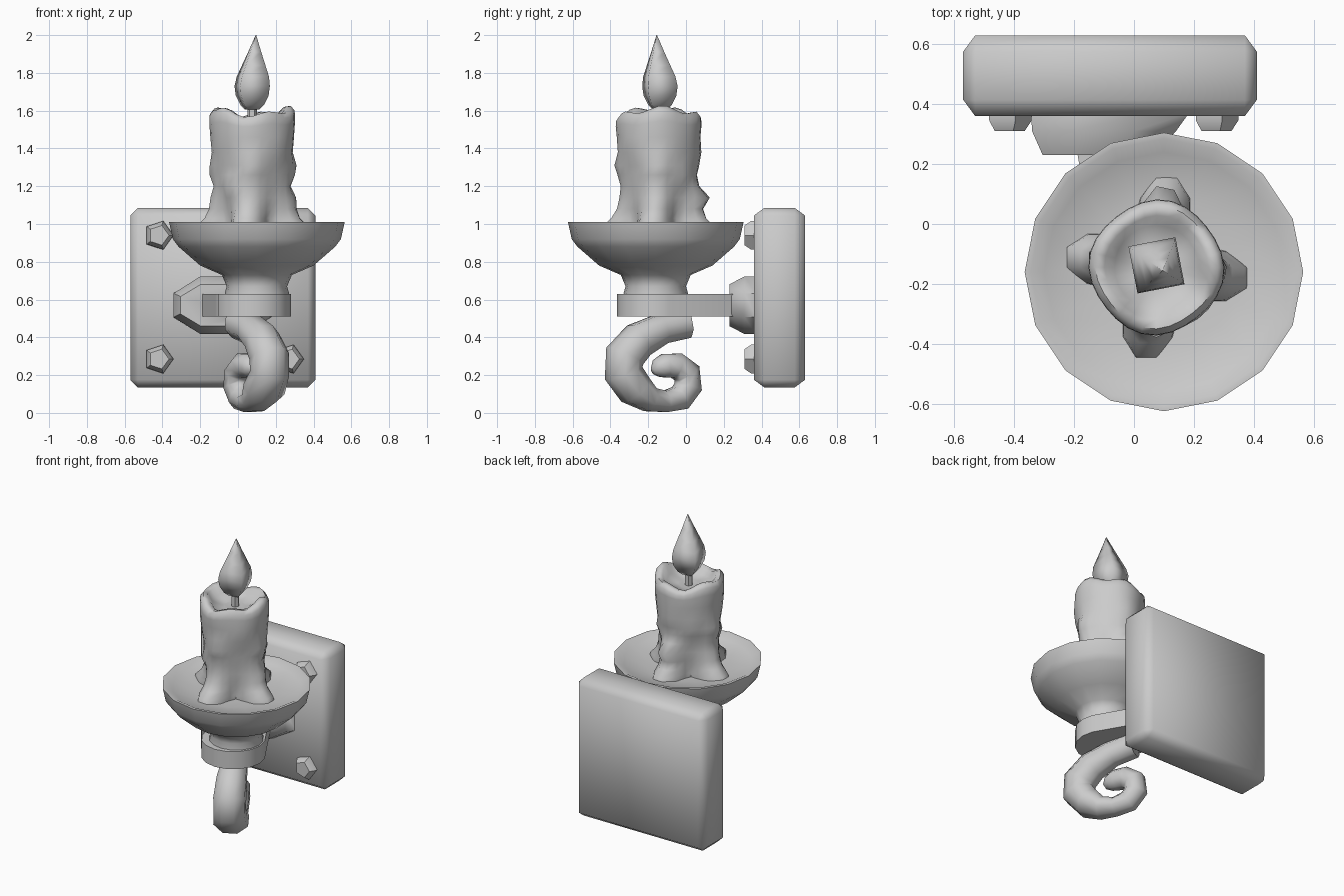
import bpy, bmesh
from math import sin, cos, pi, radians, exp
from mathutils import Vector

if "Cube" in bpy.data.objects:
    bpy.data.objects.remove(bpy.data.objects["Cube"])

grey = bpy.data.materials.new("plain grey")
grey.use_nodes = True
grey.diffuse_color = (0.6, 0.6, 0.6, 1)
grey.node_tree.nodes["Principled BSDF"].inputs["Base Color"].default_value = (0.6, 0.6, 0.6, 1)


def finish(name, bm, angle=50):
    bmesh.ops.recalc_face_normals(bm, faces=bm.faces[:])
    mesh = bpy.data.meshes.new(name)
    bm.to_mesh(mesh)
    bm.free()
    obj = bpy.data.objects.new(name, mesh)
    bpy.context.collection.objects.link(obj)
    mesh.materials.append(grey)
    bpy.ops.object.select_all(action='DESELECT')
    obj.select_set(True)
    bpy.context.view_layer.objects.active = obj
    bpy.ops.object.shade_smooth_by_angle(angle=radians(angle))
    return obj


def loft(name, rings, angle=50):
    """Skin a list of equal-length point rings and cap both ends."""
    bm = bmesh.new()
    loops = [[bm.verts.new(p) for p in ring] for ring in rings]
    n = len(loops[0])
    for a, b in zip(loops, loops[1:]):
        for i in range(n):
            j = (i + 1) % n
            bm.faces.new((a[i], a[j], b[j], b[i]))
    bm.faces.new(loops[0])
    bm.faces.new(loops[-1])
    return finish(name, bm, angle)


def hull(name, points, angle=30):
    bm = bmesh.new()
    for p in points:
        bm.verts.new(p)
    bmesh.ops.convex_hull(bm, input=bm.verts[:])
    bmesh.ops.dissolve_limit(bm, angle_limit=radians(1), verts=bm.verts[:], edges=bm.edges[:])
    return finish(name, bm, angle)


def circle(cx, cy, z, r, n, turn=0.0):
    return [(cx + r * cos(turn + 2 * pi * i / n), cy + r * sin(turn + 2 * pi * i / n), z)
            for i in range(n)]


def wall_ring(cx, cz, y, rx, rz, n, turn=0.0):
    return [(cx + rx * cos(turn + 2 * pi * i / n), y, cz + rz * sin(turn + 2 * pi * i / n))
            for i in range(n)]


# Wall plate: a slab with chamfered edges, deeper along the thickness
bm = bmesh.new()
bmesh.ops.create_cube(bm, size=1)
bmesh.ops.scale(bm, vec=(0.98, 0.54, 0.95), verts=bm.verts[:])
bmesh.ops.bevel(bm, geom=bm.edges[:], offset=0.04, segments=1, affect='EDGES')
bmesh.ops.scale(bm, vec=(1, 0.5, 1), verts=bm.verts[:])
for v in bm.verts:
    if abs(v.co.y) < 0.12:
        v.co.y *= 0.7
bmesh.ops.translate(bm, vec=(-0.08, 0.495, 0.61), verts=bm.verts[:])
finish("wall_plate", bm, 60)

# Four five-sided bolts
for side, x in (("right", -0.42), ("left", 0.27)):
    for level, z in (("lower", 0.285), ("upper", 0.94)):
        loft(f"bolt_{level}_{side}", [wall_ring(x, z, 0.38, 0.08, 0.08, 5),
                                      wall_ring(x, z, 0.345, 0.078, 0.08, 5),
                                      wall_ring(x, z, 0.31, 0.055, 0.055, 5)], 30)

# Faceted boss where the arm meets the plate
loft("arm_boss", [wall_ring(-0.08, 0.57, 0.37, 0.285, 0.165, 8, pi / 8),
                  wall_ring(-0.10, 0.57, 0.31, 0.26, 0.165, 8, pi / 8),
                  wall_ring(-0.12, 0.57, 0.23, 0.20, 0.12, 8, pi / 8)])

# Flat arm, rounded around the cup
arm = []
for z in (0.51, 0.63):
    arm += circle(0.08, -0.165, z, 0.2, 16)
    arm += [(-0.2, 0.3, z), (0.04, 0.3, z)]
hull("support_arm", arm)

# Drip dish with its stem
dish = [(0.165, 0.6), (0.17, 0.635), (0.16, 0.67), (0.185, 0.73), (0.30, 0.78),
        (0.415, 0.88), (0.445, 0.92), (0.465, 1.01), (0.445, 1.01), (0.40, 0.985),
        (0.25, 0.96), (0.1, 0.955)]
loft("drip_dish", [circle(0.10, -0.16, z, r, 16) for r, z in dish], 55)

# Candle: lobed wax pools at the foot, drips on the wall, wavy hollow rim
CX, CY = 0.075, -0.145
SEG = 28
drips = [(172, 1.28, 0.035), (172, 1.12, 0.02), (0, 1.29, 0.035), (0, 1.12, 0.03),
         (85, 1.14, 0.07), (85, 1.35, 0.02), (-90, 1.3, 0.03), (-130, 1.2, 0.03),
         (-45, 1.42, 0.015), (40, 1.25, 0.02), (130, 1.3, 0.02)]
body = [(0.95, 0.23, 0.09), (0.99, 0.225, 0.08), (1.03, 0.205, 0.055), (1.08, 0.195, 0.03),
        (1.14, 0.19, 0.02), (1.2, 0.19, 0.012), (1.26, 0.195, 0.008), (1.31, 0.2, 0.006),
        (1.38, 0.21, 0.004), (1.46, 0.218, 0.004), (1.53, 0.222, 0.006), (1.57, 0.22, 0.006),
        (1.595, 0.2, 0.006), (1.59, 0.17, 0.004), (1.55, 0.14, 0), (1.53, 0.07, 0)]


def wrap(d):
    return (d + 180) % 360 - 180


rings = []
for k, (z, r, lobe) in enumerate(body):
    ring = []
    for i in range(SEG):
        deg = 360 * i / SEG
        a = radians(deg)
        rad = r + lobe * cos(4 * (a + radians(8)))
        if k < 12:
            for da, dz, amp in drips:
                rad += amp * exp(-(wrap(deg - da) / 17) ** 2 - ((z - dz) / 0.05) ** 2)
        wave = 0.018 * cos(2 * a - 0.2) + 0.014 * sin(5 * a + 1)
        rim = wave if 11 <= k <= 13 else wave * 0.5 if k in (10, 14) else 0
        ring.append((CX + rad * cos(a), CY + rad * sin(a), z + rim))
    rings.append(ring)
loft("candle", rings, 60)

# Wick and four-sided flame leaning slightly to its tip
loft("wick", [circle(CX, -0.137, z, 0.026, 6) for z in (1.5, 1.64)])
flame = [(1.605, 0.045), (1.63, 0.075), (1.68, 0.105), (1.73, 0.113), (1.78, 0.103),
         (1.84, 0.075), (1.91, 0.042), (2.0, 0.002)]
loft("flame", [circle(CX + 0.02 * max(0, z - 1.73) / 0.27, -0.138 - 0.017 * max(0, z - 1.73) / 0.27,
                      z, r, 4, radians(56)) for z, r in flame], 100)

# Scroll below the arm: a tapering tube along a spiral (y, z, radius)
path = [(0.0, 0.475, 0.085), (-0.13, 0.445, 0.085), (-0.25, 0.385, 0.1), (-0.325, 0.3, 0.107),
        (-0.33, 0.21, 0.105), (-0.27, 0.125, 0.095), (-0.19, 0.07, 0.07), (-0.11, 0.06, 0.06),
        (-0.03, 0.08, 0.072), (0.012, 0.14, 0.075), (0.005, 0.21, 0.075), (-0.05, 0.25, 0.072),
        (-0.11, 0.25, 0.068), (-0.15, 0.235, 0.052), (-0.175, 0.22, 0.02)]
points = [Vector((0.17 - 0.5 * (y + 0.335), y, z)) for y, z, r in path]
across = Vector((0.89, 0.45, 0))
rings = []
for k, p in enumerate(points):
    along = (points[min(k + 1, len(path) - 1)] - points[max(k - 1, 0)]).normalized()
    up = along.cross(across).normalized()
    r = path[k][2]
    wide = r * (1.25 if 4 < k < 8 else 1.0)
    rings.append([p + across * wide * cos(2 * pi * i / 8 + pi / 8) + up * r * sin(2 * pi * i / 8 + pi / 8)
                  for i in range(8)])
loft("scroll", rings, 60)
